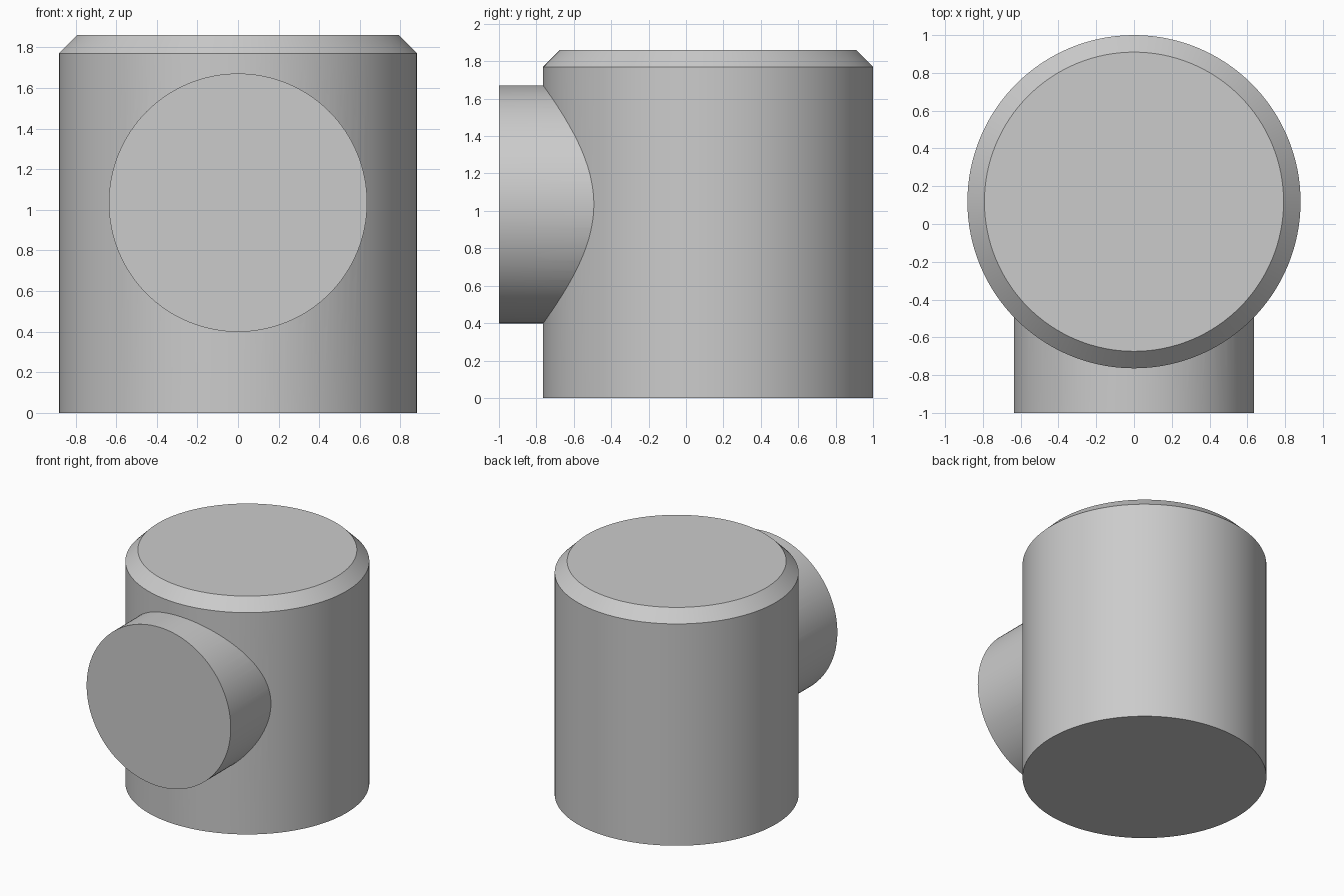
import bpy
import bmesh
from math import pi, radians
from mathutils import Matrix, Vector

SEGMENTS = 128
BODY_RADIUS, BODY_HEIGHT, BODY_Y, CHAMFER = 0.882, 1.86, 0.118, 0.09
PORT_RADIUS, PORT_Z = 0.636, 1.035

default_cube = bpy.data.objects.get("Cube")
if default_cube:
    bpy.data.objects.remove(default_cube, do_unlink=True)

# Plain grey material
grey = bpy.data.materials.new("light grey")
grey.use_nodes = True
colour = (0.6, 0.6, 0.6, 1)
grey.diffuse_color = colour
grey.node_tree.nodes["Principled BSDF"].inputs["Base Color"].default_value = colour


def cylinder(name, radius, length, matrix, chamfer=0):
    """Capped cylinder, with an optional chamfer round its upper rim."""
    bm = bmesh.new()
    bmesh.ops.create_cone(bm, cap_ends=True, segments=SEGMENTS,
                          radius1=radius, radius2=radius, depth=length)
    if chamfer:
        rim = [e for e in bm.edges if all(v.co.z > 0 for v in e.verts)]
        bmesh.ops.bevel(bm, geom=rim, offset=chamfer, segments=1, affect='EDGES')
    bm.transform(matrix)
    mesh = bpy.data.meshes.new(name)
    bm.to_mesh(mesh)
    bm.free()
    mesh.materials.append(grey)
    obj = bpy.data.objects.new(name, mesh)
    bpy.context.collection.objects.link(obj)
    return obj


# Upright body with chamfered top
body = cylinder("body", BODY_RADIUS, BODY_HEIGHT,
                Matrix.Translation(Vector((0, BODY_Y, BODY_HEIGHT / 2))), CHAMFER)

# Front port, running from the front face to the middle of the body
port_length = 1 + BODY_Y
port = cylinder("front_port", PORT_RADIUS, port_length,
                Matrix.Translation(Vector((0, BODY_Y - port_length / 2, PORT_Z)))
                @ Matrix.Rotation(pi / 2, 4, 'X'))
port.hide_render = True

# Fuse the port into the body
union = body.modifiers.new("join_port", 'BOOLEAN')
union.operation = 'UNION'
union.solver = 'EXACT'
union.object = port
bpy.ops.object.select_all(action='DESELECT')
bpy.context.view_layer.objects.active = body
body.select_set(True)
bpy.ops.object.modifier_apply(modifier=union.name)
bpy.data.objects.remove(port, do_unlink=True)

# Smooth round walls, crisp rims
bpy.ops.object.shade_smooth_by_angle(angle=radians(30))
